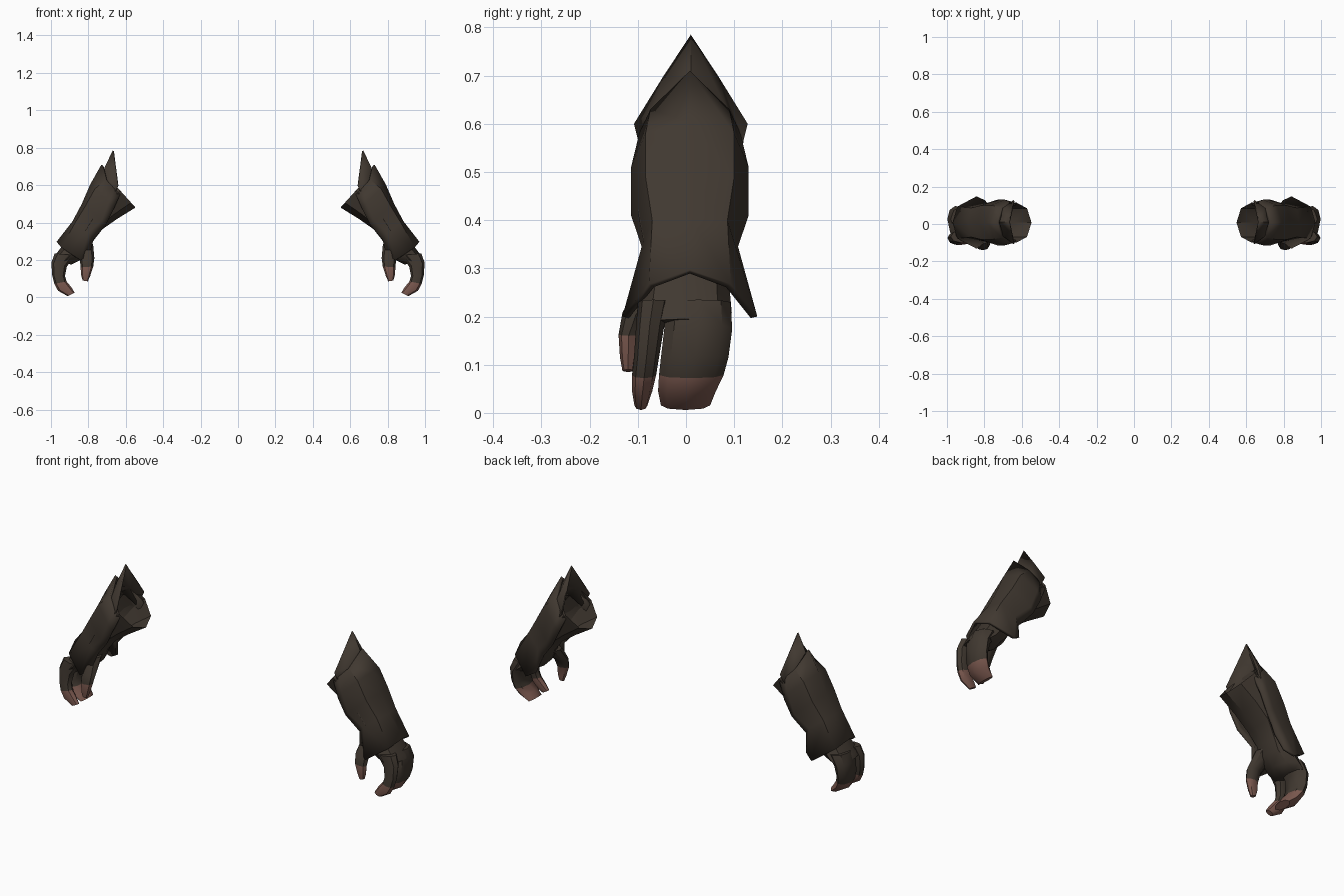
import bpy, bmesh, math


def material(name, color):
    m = bpy.data.materials.new(name)
    m.diffuse_color = (*color, 1)
    return m


LEATHER = material("dark leather", (0.052, 0.040, 0.030))
SKIN = material("skin", (0.195, 0.098, 0.077))


def finish(name, bm, thickness=0, angle=40):
    """Make the object, mirrored across x for the pair."""
    bmesh.ops.recalc_face_normals(bm, faces=bm.faces)
    me = bpy.data.meshes.new(name)
    bm.to_mesh(me)
    bm.free()
    me.materials.append(LEATHER)
    me.materials.append(SKIN)
    ob = bpy.data.objects.new(name, me)
    bpy.context.collection.objects.link(ob)
    bpy.ops.object.select_all(action='DESELECT')
    ob.select_set(True)
    bpy.context.view_layer.objects.active = ob
    bpy.ops.object.shade_smooth_by_angle(angle=math.radians(angle))
    if thickness:
        s = ob.modifiers.new("thickness", 'SOLIDIFY')
        s.thickness = thickness
        s.offset = -1
    mir = ob.modifiers.new("pair", 'MIRROR')
    mir.use_mirror_merge = False
    return ob


def loft(name, rings, skin_from=99, open_start=False, sides=8):
    """Tube through rings of (inner x, inner z, outer x, outer z, y low, y high)."""
    bm = bmesh.new()
    loops = []
    for xi, zi, xo, zo, y0, y1 in rings:
        loop = []
        for k in range(sides):
            t = 2 * math.pi * k / sides
            c, s = (1 + math.cos(t)) / 2, (1 + math.sin(t)) / 2
            loop.append(bm.verts.new((xi + (xo - xi) * c, y0 + (y1 - y0) * s,
                                      zi + (zo - zi) * c)))
        loops.append(loop)
    for i, (a, b) in enumerate(zip(loops, loops[1:])):
        for k in range(sides):
            n = (k + 1) % sides
            f = bm.faces.new((a[k], a[n], b[n], b[k]))
            f.material_index = int(i >= skin_from)
    if not open_start:
        bm.faces.new(loops[0])
    end = bm.faces.new(loops[-1])
    end.material_index = int(skin_from < 99)
    return finish(name, bm)


def shell(name, rows, thickness, yc=0.0):
    """Bent plate: each row lists (x, z, half width) from the ridge to the edge."""
    bm = bmesh.new()
    grid = []
    for row in rows:
        pts = [(x, yc - w, z) for x, z, w in reversed(row[1:])]
        pts += [(x, yc + w, z) for x, z, w in row]
        grid.append([bm.verts.new(p) for p in pts])
    for a, b in zip(grid, grid[1:]):
        for k in range(len(a) - 1):
            bm.faces.new((a[k], a[k + 1], b[k + 1], b[k]))
    return finish(name, bm, thickness)


# Sleeve running from the open cuff through the wrist to the palm
loft("sleeve", [
    (0.548, 0.48, 0.71, 0.66, -0.100, 0.115),
    (0.645, 0.42, 0.77, 0.580, -0.100, 0.115),
    (0.725, 0.364, 0.83, 0.47, -0.100, 0.110),
    (0.775, 0.30, 0.875, 0.38, -0.085, 0.088),
    (0.79, 0.25, 0.94, 0.275, -0.090, 0.090),
    (0.84, 0.20, 0.985, 0.215, -0.100, 0.095),
    (0.89, 0.175, 0.992, 0.195, -0.098, 0.092),
], open_start=True)

# Forearm guard with a pointed top and flared flaps over the hand
shell("forearm_guard", [
    [(0.73, 0.71, 0), (0.705, 0.63, 0.082), (0.66, 0.58, 0.105), (0.63, 0.55, 0.105)],
    [(0.79, 0.604, 0), (0.765, 0.58, 0.092), (0.69, 0.51, 0.122), (0.665, 0.47, 0.115)],
    [(0.835, 0.50, 0), (0.815, 0.49, 0.092), (0.73, 0.41, 0.122), (0.705, 0.39, 0.110)],
    [(0.885, 0.406, 0), (0.87, 0.40, 0.078), (0.80, 0.345, 0.100), (0.772, 0.31, 0.085)],
    [(0.97, 0.297, 0), (0.945, 0.267, 0.085), (0.842, 0.20, 0.140), (0.795, 0.225, 0.118)],
], 0.014, yc=0.008)

# Pointed elbow plate tucked under the guard
shell("elbow_plate", [
    [(0.67, 0.785, 0), (0.657, 0.697, 0.058), (0.643, 0.60, 0.118)],
    [(0.715, 0.69, 0), (0.70, 0.63, 0.075), (0.655, 0.568, 0.110)],
    [(0.75, 0.62, 0), (0.73, 0.58, 0.080), (0.68, 0.53, 0.104)],
], 0.008, yc=0.01)


# Curled fingers: a broad one for three joined fingers and a separate index
CURL = [
    (0.87, 0.225, 0.98, 0.235), (0.915, 0.165, 0.998, 0.185),
    (0.925, 0.115, 0.993, 0.115), (0.917, 0.085, 0.982, 0.072),
    (0.892, 0.055, 0.962, 0.035), (0.873, 0.025, 0.91, 0.006),
]


def finger(name, widths, skin_from):
    loft(name, [c + w for c, w in zip(CURL, widths)], skin_from)


finger("joined_fingers", [(-0.04, 0.092), (-0.045, 0.096), (-0.052, 0.088),
                          (-0.056, 0.078), (-0.058, 0.062), (-0.052, 0.050)], 3)
finger("index_finger", [(-0.100, -0.035), (-0.104, -0.046), (-0.108, -0.056),
                        (-0.112, -0.062), (-0.112, -0.070), (-0.107, -0.080)], 3)

# Thumb hanging from the front of the palm
loft("thumb", [
    (0.775, 0.285, 0.87, 0.275, -0.095, 0.0),
    (0.768, 0.21, 0.845, 0.205, -0.132, -0.075),
    (0.774, 0.165, 0.842, 0.160, -0.140, -0.098),
    (0.790, 0.115, 0.838, 0.115, -0.137, -0.103),
    (0.803, 0.085, 0.830, 0.090, -0.132, -0.108),
], 2)
